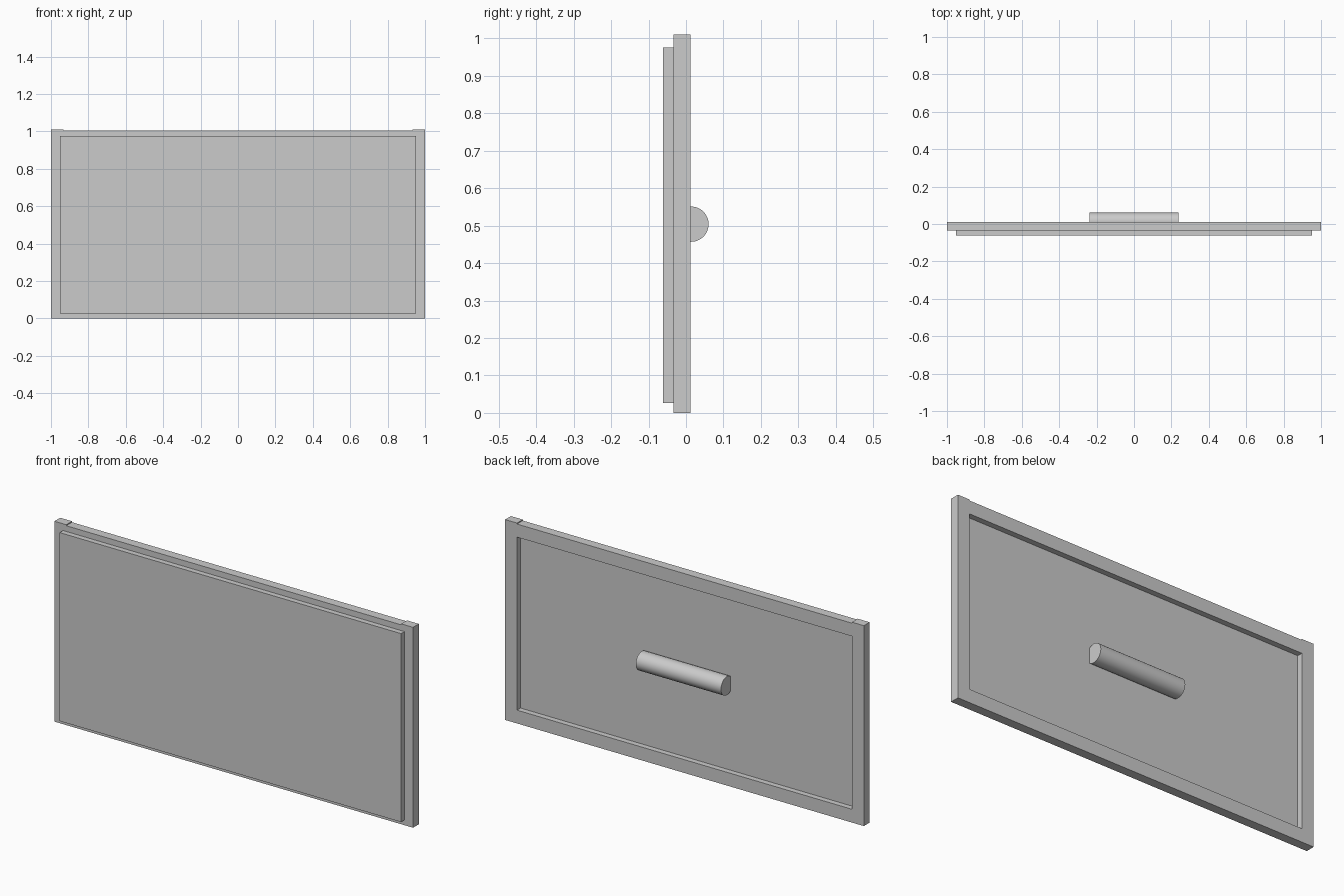
import bpy
import math

if "Cube" in bpy.data.objects:
    bpy.data.objects.remove(bpy.data.objects["Cube"])


def box(name, x0, x1, y0, y1, z0, z1):
    bpy.ops.mesh.primitive_cube_add(size=1, location=((x0 + x1) / 2, (y0 + y1) / 2, (z0 + z1) / 2))
    ob = bpy.context.object
    ob.name = name
    ob.scale = (x1 - x0, y1 - y0, z1 - z0)
    bpy.ops.object.transform_apply(location=False, rotation=False, scale=True)
    return ob


FRONT, BACK = -0.034, 0.012   # frame depth
INNER = 0.934                 # half width of the frame opening

# Frame: two stiles standing slightly above the rails
for side, x0, x1 in (("left", -1, -INNER), ("right", INNER, 1)):
    box(side + "_stile", x0, x1, FRONT, BACK, 0, 1.01)
box("bottom_rail", -INNER, INNER, FRONT, BACK, 0, 0.067)
box("top_rail", -INNER, INNER, FRONT, BACK, 0.939, 1.005)

# Panel proud of the frame at the front, recessed at the back
box("front_panel", -0.952, 0.952, -0.061, -0.016, 0.026, 0.976)

# Round handle partly sunk into the panel back
bpy.ops.mesh.primitive_cylinder_add(vertices=48, radius=0.047, depth=0.475,
                                    location=(0, 0.0135, 0.504),
                                    rotation=(0, math.pi / 2, 0))
bpy.context.object.name = "handle"
bpy.ops.object.shade_smooth_by_angle(angle=math.radians(40))
